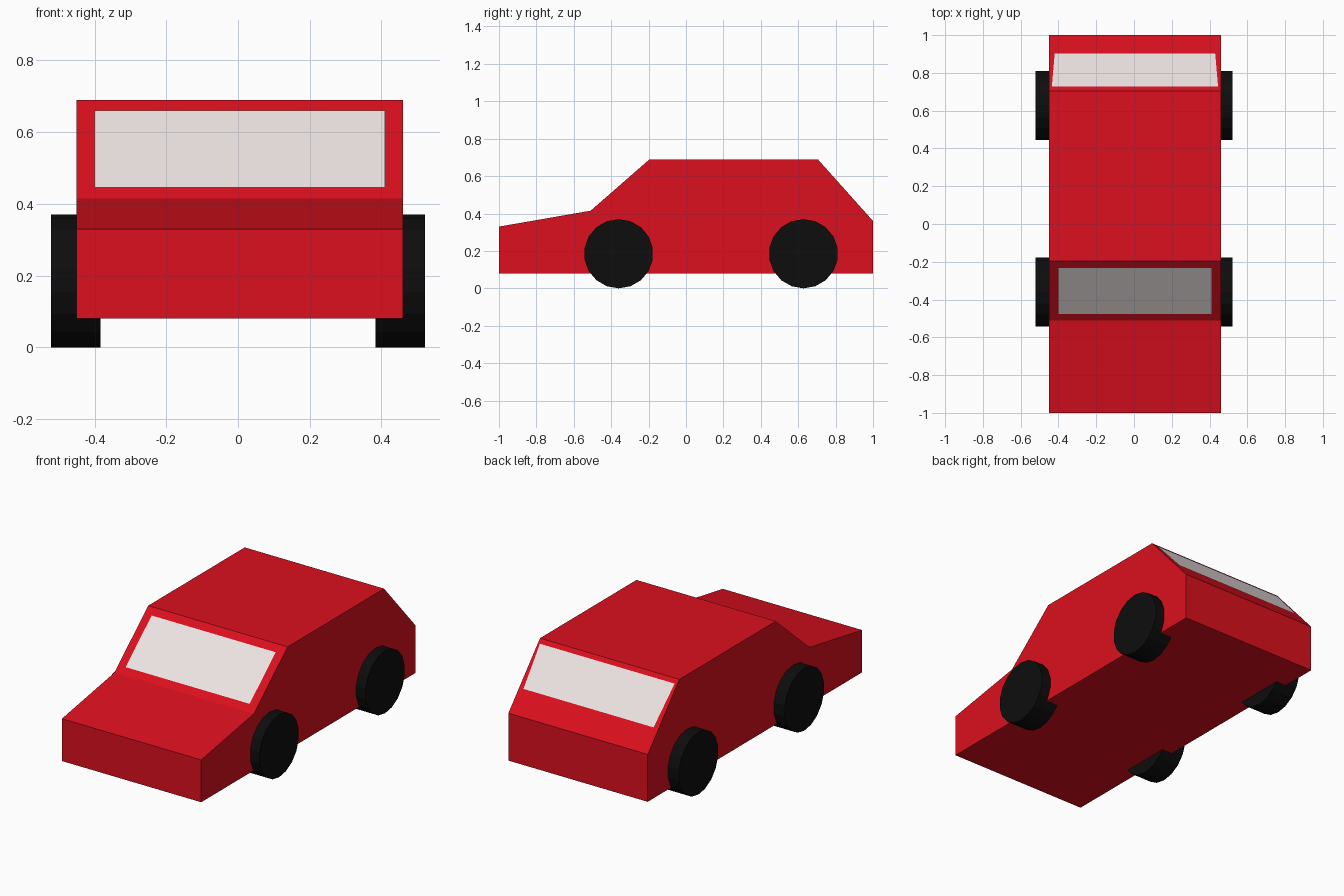
import bpy, bmesh, math
from mathutils import Vector

if "Cube" in bpy.data.objects:
    bpy.data.objects.remove(bpy.data.objects["Cube"])


def material(name, color):
    m = bpy.data.materials.new(name)
    m.diffuse_color = (*color, 1)
    m.use_nodes = True
    m.node_tree.nodes["Principled BSDF"].inputs["Base Color"].default_value = m.diffuse_color
    return m


red = material("red_paint", (0.71, 0.005, 0.013))
black = material("black_rubber", (0.004, 0.004, 0.004))
glass = material("pale_glass", (0.85, 0.78, 0.77))


def finish(bm, name, mat):
    mesh = bpy.data.meshes.new(name)
    bm.to_mesh(mesh)
    bm.free()
    mesh.materials.append(mat)
    obj = bpy.data.objects.new(name, mesh)
    bpy.context.collection.objects.link(obj)
    return obj


def prism(name, profile, x0, x1, mat):
    """Extrude a (y, z) side profile from x0 to x1."""
    bm = bmesh.new()
    face = bm.faces.new([bm.verts.new((x0, y, z)) for y, z in profile])
    ext = bmesh.ops.extrude_face_region(bm, geom=[face])
    verts = [g for g in ext["geom"] if isinstance(g, bmesh.types.BMVert)]
    bmesh.ops.translate(bm, verts=verts, vec=(x1 - x0, 0, 0))
    bmesh.ops.recalc_face_normals(bm, faces=bm.faces[:])
    return finish(bm, name, mat)


def window(name, bottom, top, offset):
    """Glass panel from two (x0, x1, y, z) edges, lifted just off the body."""
    bm = bmesh.new()
    (a0, a1, ay, az), (b0, b1, by, bz) = bottom, top
    corners = [(a0, ay, az), (a1, ay, az), (b1, by, bz), (b0, by, bz)]
    if offset[1] > 0:
        corners.reverse()
    bm.faces.new([bm.verts.new(Vector(c) + Vector(offset)) for c in corners])
    return finish(bm, name, glass)


# Body shell: bonnet, cabin and sloping tail in one side profile
prism("car_body", [(-1, 0.08), (-1, 0.33), (-0.51, 0.415), (-0.195, 0.69),
                   (0.705, 0.69), (1, 0.36), (1, 0.08)], -0.45, 0.46, red)

# Windscreen and rear window
window("windscreen", (-0.40, 0.41, -0.475, 0.4455), (-0.40, 0.41, -0.232, 0.6577),
       (0, -0.002, 0.0023))
window("rear_window", (-0.42, 0.43, 0.90, 0.4719), (-0.435, 0.445, 0.725, 0.6676),
       (0, 0.0022, 0.002))

# Wheels: 18-sided discs
R = 0.185
for end, y in (("front", -0.36), ("rear", 0.628)):
    ring = [(y + R * math.sin(math.tau * i / 18), R + R * math.cos(math.tau * i / 18))
            for i in range(18)]
    for side, s in (("left", -1), ("right", 1)):
        prism(f"{end}_{side}_wheel", ring, s * 0.383, s * 0.521, black)
